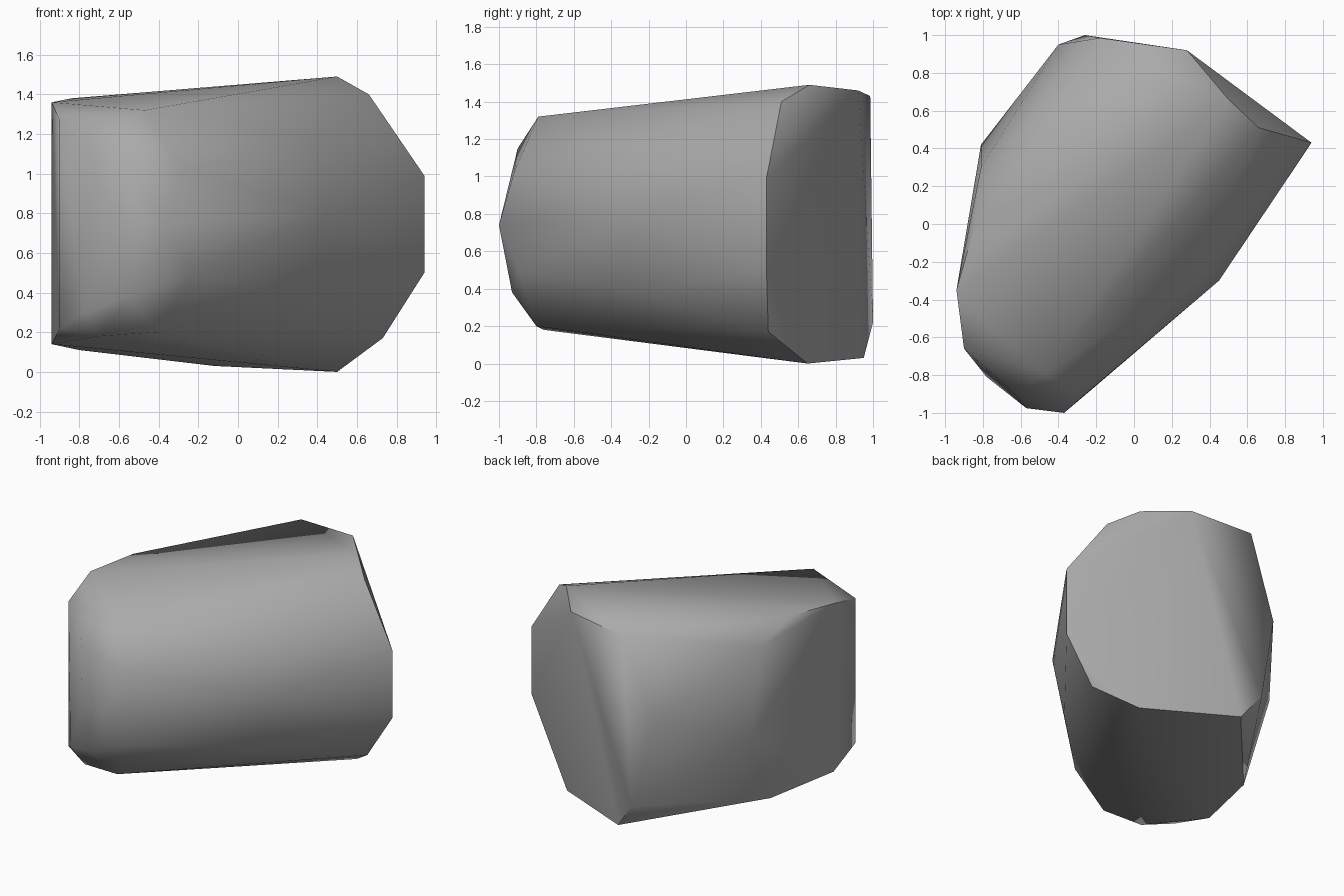
import bpy
import bmesh
from math import radians

# Remove the default cube only
default_cube = bpy.data.objects.get("Cube")
if default_cube:
    bpy.data.objects.remove(default_cube, do_unlink=True)


def make_material(name, colour):
    """One flat colour shared by viewport and render."""
    material = bpy.data.materials.new(name)
    material.use_nodes = True
    material.diffuse_color = colour
    shader = material.node_tree.nodes["Principled BSDF"]
    shader.inputs["Base Color"].default_value = colour
    shader.inputs["Roughness"].default_value = 0.9
    return material


def make_boulder(name, outlines, material, crease_angle):
    """Wrap a chiselled convex skin around the corner outlines."""
    bm = bmesh.new()
    for outline in outlines:
        for corner in outline:
            bm.verts.new(corner)
    hull = bmesh.ops.convex_hull(bm, input=bm.verts[:], use_existing_faces=False)
    unused = {v for v in hull["geom_interior"] + hull["geom_unused"]
              if isinstance(v, bmesh.types.BMVert)}
    bmesh.ops.delete(bm, geom=list(unused), context="VERTS")
    bmesh.ops.recalc_face_normals(bm, faces=bm.faces[:])

    mesh = bpy.data.meshes.new(name)
    bm.to_mesh(mesh)
    bm.free()
    mesh.materials.append(material)
    boulder = bpy.data.objects.new(name, mesh)
    bpy.context.collection.objects.link(boulder)

    # Soft facets with crisp broken edges
    bpy.ops.object.select_all(action="DESELECT")
    boulder.select_set(True)
    bpy.context.view_layer.objects.active = boulder
    bpy.ops.object.shade_smooth_by_angle(angle=crease_angle)
    return boulder


# Flat crown, sloping down to the front
crown = [(.5, .66, 1.49), (.66, .51, 1.4), (.28, .92, 1.46), (-.18, .985, 1.43),
         (-.84, 0, 1.38), (-.94, -.35, 1.36), (-.9, -.66, 1.27), (-.47, -.79, 1.32)]

# Blunt nose at the front
nose = [(-.63, -.9, 1.15), (-.28, -.92, 1.02), (-.37, -1, .74), (-.57, -.975, .75),
        (-.24, -.89, .49), (-.55, -.93, .38), (-.78, -.81, .3)]

# Broad flanks
flanks = [(.45, -.3, .8), (.37, -.25, 1.17), (.38, -.26, .38),
          (-.81, .3, 1.26), (-.81, .42, .64)]

# Split face at the back
back = [(.94, .43, .99), (.94, .43, .5), (-.4, .95, .86), (-.26, 1, .22)]

# Underside
base = [(.73, .44, .17), (.5, .65, 0), (-.12, .95, .03), (-.8, .17, .11),
        (-.94, -.35, .14), (-.9, -.66, .22), (-.7, -.76, .18), (-.41, -.8, .2)]

stone_grey = make_material("stone_grey", (.4, .4, .4, 1))
make_boulder("boulder", [crown, nose, flanks, back, base], stone_grey, radians(45))
